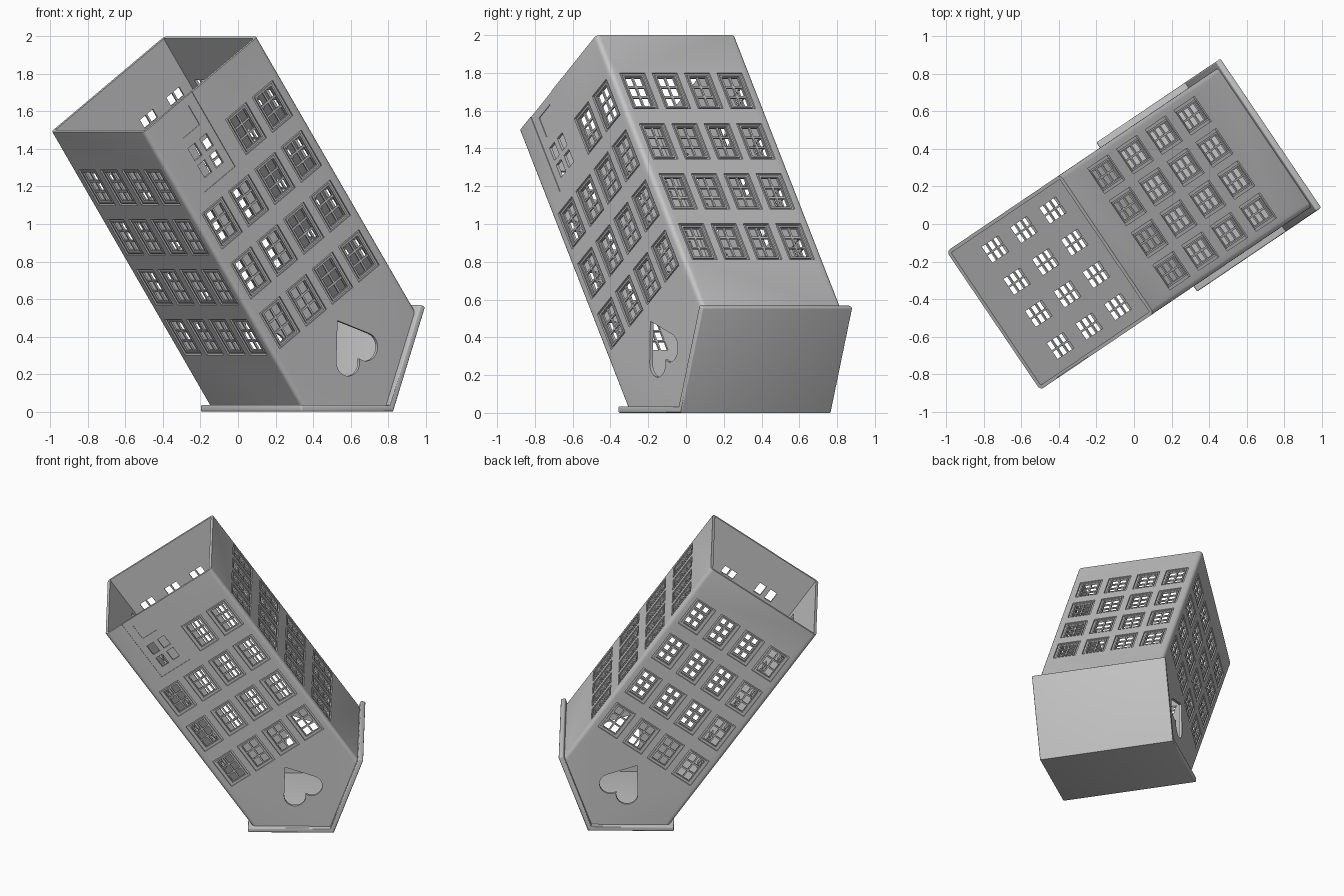
import bpy, bmesh, math
from mathutils import Matrix, Vector

if "Cube" in bpy.data.objects:
    bpy.data.objects.remove(bpy.data.objects["Cube"], do_unlink=True)

# Leaning pose: local x across the gable, y towards the door, z up the house
HALF, WALL, APEX = 0.446, 0.02, 2.127
side = Vector((0.56, -0.8285, 0)).normalized()
lean = math.asin(0.572)
level = Vector((-side.y, side.x, 0))
across = level * math.cos(lean) + Vector((0, 0, math.sin(lean)))
up = across.cross(side)
pose = Matrix((across, side, up)).transposed().to_4x4()
pose.translation = (-0.447, -0.311, -APEX * up.z)

THICK, SLOPE = 0.035, 0.595
RIDGE = APEX - THICK / math.cos(lean)
EAVE = RIDGE - HALF * math.tan(lean)

grey = bpy.data.materials.new("plain grey")
grey.use_nodes = True
grey.diffuse_color = (0.55, 0.55, 0.55, 1)
grey.node_tree.nodes["Principled BSDF"].inputs["Base Color"].default_value = grey.diffuse_color


def make(name, bm):
    bmesh.ops.recalc_face_normals(bm, faces=bm.faces)
    mesh = bpy.data.meshes.new(name)
    bm.to_mesh(mesh)
    bm.free()
    mesh.materials.append(grey)
    obj = bpy.data.objects.new(name, mesh)
    bpy.context.collection.objects.link(obj)
    obj.matrix_world = pose
    return obj


def prism(points, y0, y1):
    bm = bmesh.new()
    face = bm.faces.new([bm.verts.new((x, y0, z)) for x, z in points])
    new = bmesh.ops.extrude_face_region(bm, geom=[face])["geom"]
    verts = [g for g in new if isinstance(g, bmesh.types.BMVert)]
    bmesh.ops.translate(bm, verts=verts, vec=(0, y1 - y0, 0))
    return bm


def wall_box(bm, wall, a, t, wide, high, inner, outer):
    """Box on one of four walls; inner and outer are offsets from its surface."""
    m = (Matrix.Rotation(wall * math.pi / 2, 4, "Z")
         @ Matrix.Translation((a, HALF + (inner + outer) / 2, t))
         @ Matrix.Diagonal((wide, outer - inner, high, 1)))
    bmesh.ops.create_cube(bm, size=1, matrix=m)


def select_only(obj):
    bpy.ops.object.select_all(action="DESELECT")
    obj.select_set(True)
    bpy.context.view_layer.objects.active = obj


def cut(obj, cutter):
    cutter.hide_render = True
    mod = obj.modifiers.new("cut", "BOOLEAN")
    mod.operation = "DIFFERENCE"
    mod.solver = "EXACT"
    mod.object = cutter
    select_only(obj)
    bpy.ops.object.modifier_apply(modifier=mod.name)
    bpy.data.objects.remove(cutter, do_unlink=True)


def gable(half, base, lift):
    eave = RIDGE + lift - half * math.tan(lean)
    return [(-half, base), (half, base), (half, eave), (0, RIDGE + lift), (-half, eave)]


# Walls with rounded upright corners, hollow and open underneath
bm = prism(gable(HALF, 0, 0), -HALF, HALF)
corners = [e for e in bm.edges
           if abs((e.verts[0].co - e.verts[1].co).normalized().z) > 0.99]
bmesh.ops.bevel(bm, geom=corners, offset=0.025, segments=4, profile=0.5, affect="EDGES")
walls = make("walls", bm)
inside = HALF - WALL
cut(walls, make("cavity", prism(gable(inside, -0.1, 0.03), -inside, inside)))

# Windows on all walls, leaving room for the door on the front
STEP, ROW = 0.207, 0.324
recess, panes, sash = bmesh.new(), bmesh.new(), bmesh.new()
for wall in range(4):
    for row in range(4):
        for col in range(4):
            if wall == 0 and row == 0 and col < 2:
                continue
            a, t = (col - 1.5) * STEP, 0.36 + row * ROW
            wall_box(recess, wall, a, t, 0.16, 0.23, -0.01, 0.05)
            for i in (-1, 1):
                wall_box(sash, wall, a + i * 0.061, t, 0.01, 0.21, -0.012, -0.002)
                wall_box(sash, wall, a, t + i * 0.1, 0.13, 0.01, -0.012, -0.002)
                for j in (-1, 0, 1):
                    wall_box(panes, wall, a + i * 0.028, t + j * 0.065,
                             0.045, 0.054, -0.05, 0.05)

# Door: shallow step, square panel and four small lights
DOOR = -0.19
wall_box(recess, 0, DOOR, 0.19, 0.24, 0.59, -0.004, 0.05)
wall_box(panes, 0, DOOR, 0.11, 0.125, 0.125, -0.008, 0.05)
for i in (-1, 1):
    for t in (0.275, 0.385):
        wall_box(panes, 0, DOOR + i * 0.045, t, 0.055, 0.08, -0.05, 0.05)
cut(walls, make("recess_cutter", recess))
cut(walls, make("pane_cutter", panes))
make("window_sashes", sash)

# Heart openings through both gables
cx, cz, r, tip = 0.07, 1.756, 0.075, 1.536
start = math.atan2(cz - tip, cx) - math.asin(r / math.hypot(cx, cz - tip)) - math.pi / 2
end = math.acos(-cx / r)
lobe = []
for i in range(17):
    ang = start + (end - start) * i / 16
    lobe.append((cx + r * math.cos(ang), cz + r * math.sin(ang)))
heart = [(0, tip)] + lobe[:-1] + [(0, lobe[-1][1])] + [(-x, z) for x, z in lobe[-2::-1]]
cut(walls, make("heart_cutter", prism(heart, -1, 1)))

# Pitched roof slab with softened edges
c, s = math.cos(lean), math.sin(lean)
ex, ez = SLOPE * c, APEX - SLOPE * s
ix, iz = ex - THICK * s, ez - THICK * c
roof = make("roof", prism([(0, APEX), (ex, ez), (ix, iz), (0, RIDGE),
                           (-ix, iz), (-ex, ez)], -0.48, 0.48))
bevel = roof.modifiers.new("soft edges", "BEVEL")
bevel.width = 0.008
bevel.segments = 3
bevel.limit_method = "ANGLE"
bevel.angle_limit = math.radians(80)
select_only(roof)
bpy.ops.object.modifier_apply(modifier=bevel.name)

for obj in (walls, roof):
    select_only(obj)
    bpy.ops.object.shade_smooth_by_angle(angle=math.radians(30))
